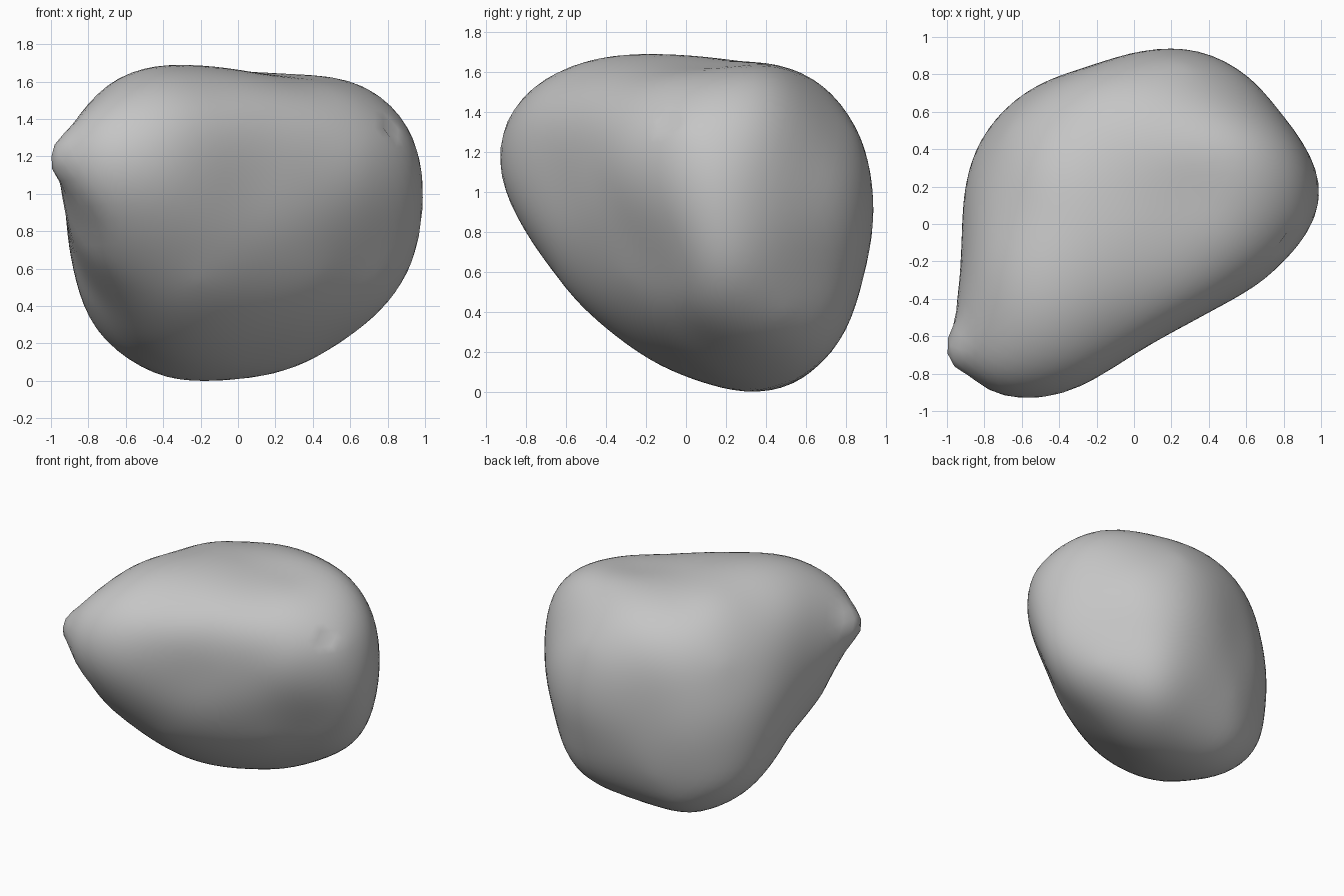
import bpy
import bmesh
import math
from mathutils import Vector

cube = bpy.data.objects.get("Cube")
if cube:
    bpy.data.objects.remove(cube, do_unlink=True)

CENTRE = Vector((0, 0, .84))

# Outline profiles of the stone without its tip, each drawn in its own plane through CENTRE
front = [(-.95, .33), (-.87, .55), (-.73, .71), (-.59, .8), (-.41, .84), (.15, .81),
         (.57, .75), (.85, .59), (.98, .29), (.98, -.03), (.87, -.34), (.66, -.57),
         (.24, -.79), (-.1, -.84), (-.42, -.81), (-.69, -.65), (-.79, -.51),
         (-.87, -.3), (-.92, .05)]
side = [(-.93, .33), (-.87, .56), (-.64, .77), (-.32, .84), (.02, .83), (.46, .79),
        (.7, .67), (.88, .42), (.93, .1), (.9, -.22), (.81, -.51), (.6, -.76),
        (.3, -.84), (0, -.76), (-.32, -.59), (-.6, -.32), (-.85, .04)]
plan = [(-.95, -.5), (-.94, -.72), (-.86, -.85), (-.73, -.91), (-.58, -.93), (-.42, -.91),
        (.1, -.64), (.51, -.41), (.87, -.14), (.99, .16), (.88, .48), (.66, .75),
        (.38, .91), (.14, .94), (-.4, .79), (-.71, .6), (-.88, .3), (-.92, -.1)]
slant_front = [(-1.18, .3), (-1.03, .53), (-.81, .7), (-.36, .87), (-.09, .91), (.38, .86),
               (.72, .7), (.93, .43), (.98, .05), (.93, -.29), (.75, -.53), (.41, -.66),
               (.1, -.68), (-.26, -.63), (-.61, -.47), (-.94, -.21), (-1.1, 0)]
slant_back = [(-.99, .12), (-.95, .48), (-.82, .68), (-.46, .81), (.1, .83), (.72, .8),
              (1.08, .61), (1.18, .36), (1.08, .05), (.83, -.32), (.45, -.79), (.06, -.99),
              (-.29, -.92), (-.72, -.72), (-.9, -.37)]
slant_under = [(-.75, .43), (-.7, .68), (-.41, .93), (-.22, .98), (.11, .95), (.44, .86),
               (.75, .59), (.88, .26), (.92, -.02), (.88, -.46), (.71, -.68), (.29, -.77),
               (-.03, -.7), (-.41, -.4), (-.69, .12)]

# profile, turn about z, tilt of its plane (degrees)
profiles = [(front, 0, 0), (side, 90, 0), (plan, 0, 90),
            (slant_front, 35, 25), (slant_back, 215, 25), (slant_under, 142, -25)]


def plane_axes(turn, tilt):
    a, e = math.radians(turn), math.radians(tilt)
    across = Vector((math.cos(a), math.sin(a), 0))
    up = Vector((-math.sin(e) * math.sin(a), math.sin(e) * math.cos(a), math.cos(e)))
    return across, up


def rounded(points, steps=4):
    """Closed smooth curve through the profile points."""
    curve = []
    n = len(points)
    for i in range(n):
        p, q, r, s = (Vector(points[(i + k) % n]) for k in (-1, 0, 1, 2))
        for j in range(steps):
            t = j / steps
            curve.append(q + (r - p) * (t / 2)
                         + (p * 2 - q * 5 + r * 4 - s) * (t * t / 2)
                         + (q * 3 - p - r * 3 + s) * (t ** 3 / 2))
    return curve


# How far the stone reaches in each direction lying in a profile plane
SAMPLES = 30
MEAN = .9
directions, reach = [], []
for points, turn, tilt in profiles:
    across, up = plane_axes(turn, tilt)
    curve = rounded(points)
    for i in range(SAMPLES):
        angle = math.tau * i / SAMPLES
        flat = Vector((math.cos(angle), math.sin(angle)))
        directions.append(across * flat.x + up * flat.y)
        reach.append(max(c.dot(flat) for c in curve))


# Blend the reaches smoothly over every direction, broad shape plus finer shape
def kernel(u, v):
    t = u.dot(v) - 1
    return .6 * math.exp(2 * t) + .4 * math.exp(9 * t)


RIDGE = .004
table = [[kernel(u, v) for v in directions] for u in directions]
weights = [0.0] * len(directions)
for _ in range(200):
    for i, row in enumerate(table):
        fit = MEAN + sum(w * k for w, k in zip(weights, row))
        weights[i] += (reach[i] - fit - RIDGE * weights[i]) / (1 + RIDGE)


def support(u):
    return MEAN + sum(w * kernel(u, v) for w, v in zip(weights, directions))


# Stone body: a sphere cut back to the tightest reach along each ray
bm = bmesh.new()
bmesh.ops.create_icosphere(bm, subdivisions=5, radius=1)
rays = [v.co.normalized() for v in bm.verts]
limits = [(u, max(support(u), .2)) for u in rays]
for vert, ray in zip(bm.verts, rays):
    facing = ((h, ray.dot(u)) for u, h in limits)
    vert.co = ray * min(h / d for h, d in facing if d > .3)


def soften(times):
    for _ in range(times):
        bmesh.ops.smooth_vert(bm, verts=bm.verts, factor=.5,
                              use_axis_x=True, use_axis_y=True, use_axis_z=True)


# Round off the creases, then ease the rims back out to the profiles
soften(24)
for radius in (.5, .4, .35, .3, .25, .25, .2, .2):
    places = [v.co.copy() for v in bm.verts]
    pulls = []
    for u, h in zip(directions, reach):
        rim = max(places, key=u.dot)
        pulls.append((rim, u * (h - rim.dot(u))))
    for v, place in zip(bm.verts, places):
        total, move = 0, Vector()
        for rim, pull in pulls:
            w = math.exp(-(rim - place).length_squared / radius ** 2)
            total += w
            move += pull * w
        v.co = place + move / max(total, 1)
    soften(1)
bmesh.ops.translate(bm, verts=bm.verts, vec=CENTRE)


def push(place, radius, shift):
    """Move the surface around a place, fading out with distance."""
    spot = min(bm.verts, key=lambda v: (v.co - Vector(place)).length).co.copy()
    for v in bm.verts:
        v.co += Vector(shift) * math.exp(-((v.co - spot).length / radius) ** 3)


# Blunt tip, the hollow under it, and the small pit on the flank
push((-.95, -.67, 1.2), .13, (-.06, -.02, 0))
push((-.88, -.62, .85), .18, (.02, .015, 0))
push((.83, -.12, 1.37), .04, (-.025, .01, -.015))

# Stand it on the ground
ground = min(v.co.z for v in bm.verts)
bmesh.ops.translate(bm, verts=bm.verts, vec=(0, 0, -ground))

bmesh.ops.recalc_face_normals(bm, faces=bm.faces)
mesh = bpy.data.meshes.new("stone_body")
bm.to_mesh(mesh)
bm.free()
mesh.shade_smooth()
stone = bpy.data.objects.new("stone_body", mesh)
bpy.context.collection.objects.link(stone)

# Plain grey colour
grey = bpy.data.materials.new("stone grey")
grey.use_nodes = True
colour = (.56, .56, .56, 1)
grey.diffuse_color = colour
for node in grey.node_tree.nodes:
    if node.type == "BSDF_PRINCIPLED":
        node.inputs["Base Color"].default_value = colour
mesh.materials.append(grey)
